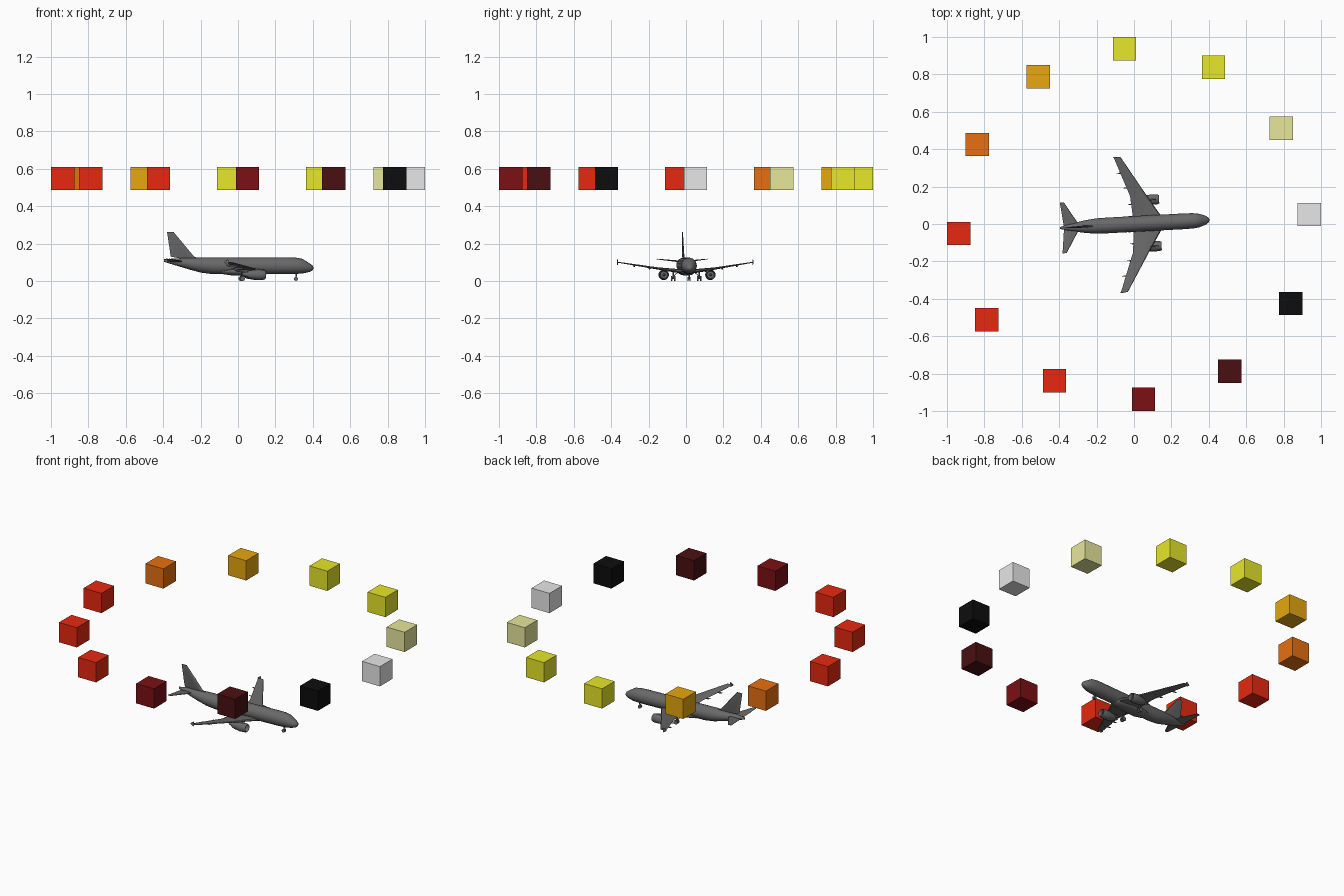
import bpy, bmesh, math
from mathutils import Vector

if "Cube" in bpy.data.objects:
    bpy.data.objects.remove(bpy.data.objects["Cube"], do_unlink=True)

YAW = math.radians(3.1)


def material(name, r, g, b):
    m = bpy.data.materials.new(name)
    m.use_nodes = True
    m.diffuse_color = (r, g, b, 1)
    m.node_tree.nodes["Principled BSDF"].inputs["Base Color"].default_value = (r, g, b, 1)
    return m


grey = material("airframe grey", .14, .14, .14)
silver = material("light grey", .8, .8, .8)
pale = material("pale yellow", .8, .8, .33)
yellow = material("yellow", .8, .8, .024)
amber = material("amber", .8, .39, .005)
orange = material("orange", .8, .16, .005)
red = material("red", .8, .022, .005)
maroon = material("dark red", .2, .005, .007)
brown = material("very dark red", .068, .005, .006)
black = material("black", .004, .004, .004)


def finish(bm, name, mat, yaw=YAW, smooth=True):
    bmesh.ops.recalc_face_normals(bm, faces=bm.faces[:])
    mesh = bpy.data.meshes.new(name)
    bm.to_mesh(mesh)
    bm.free()
    mesh.materials.append(mat)
    obj = bpy.data.objects.new(name, mesh)
    bpy.context.collection.objects.link(obj)
    obj.rotation_euler.z = yaw
    if smooth:
        bpy.ops.object.select_all(action='DESELECT')
        obj.select_set(True)
        bpy.context.view_layer.objects.active = obj
        bpy.ops.object.shade_smooth_by_angle(angle=math.radians(40))
    return obj


def loft(name, rings, mat=grey):
    """Skin a row of equal cross-sections and cap both ends."""
    bm = bmesh.new()
    rows = [[bm.verts.new(p) for p in ring] for ring in rings]
    n = len(rows[0])
    for a, b in zip(rows, rows[1:]):
        for i in range(n):
            j = (i + 1) % n
            bm.faces.new((a[i], a[j], b[j], b[i]))
    bm.faces.new(rows[0])
    bm.faces.new(rows[-1])
    return finish(bm, name, mat)


def body(name, stations, y=0, n=20):
    """Elliptical sections given as x, centre z, half width, half height."""
    turns = [2 * math.pi * i / n for i in range(n)]
    return loft(name, [[(x, y + w * math.cos(t), z + h * math.sin(t)) for t in turns]
                       for x, z, w, h in stations])


# Airfoil as chord fraction and thickness fraction
FOIL = [(0, 0), (.04, .35), (.25, .5), (.6, .35), (1, .03),
        (1, -.03), (.6, -.3), (.25, -.45), (.04, -.3)]


def wing(name, sections, side=1, upright=False):
    """Sections: leading x, chord, span position, height, thickness."""
    rings = []
    for x, chord, span, z, thick in sections:
        ring = []
        for c, t in FOIL:
            px = x - chord * c
            ring.append((px, t * thick, span) if upright else (px, side * span, z + t * thick))
        rings.append(ring)
    return loft(name, rings)


def rod(name, a, b, radius, n=10):
    a, b = Vector(a), Vector(b)
    bm = bmesh.new()
    bmesh.ops.create_cone(bm, cap_ends=True, segments=n, radius1=radius,
                          radius2=radius, depth=(b - a).length)
    bm.transform((b - a).to_track_quat('Z', 'Y').to_matrix().to_4x4())
    bmesh.ops.translate(bm, vec=(a + b) / 2, verts=bm.verts[:])
    return finish(bm, name, grey)


# Fuselage and belly fairing
body("fuselage", [
    (.405, .069, .003, .003), (.398, .07, .014, .014), (.385, .071, .023, .022),
    (.365, .075, .031, .031), (.345, .079, .037, .039), (.315, .081, .041, .043),
    (.27, .081, .042, .044), (-.14, .081, .042, .044), (-.2, .085, .041, .04),
    (-.26, .092, .034, .031), (-.32, .1, .023, .021), (-.37, .106, .012, .012),
    (-.396, .108, .005, .006)], n=24)
body("belly_fairing", [
    (.17, .055, .01, .008), (.15, .053, .03, .018), (.11, .051, .043, .022),
    (-.03, .051, .043, .022), (-.08, .053, .032, .017), (-.12, .056, .012, .01)])

# Vertical tail
wing("tail_fin", [(-.2, .1, .118, 0, .004), (-.235, .125, .13, 0, .012),
                  (-.345, .035, .262, 0, .005)], upright=True)

# Parts on both sides
for side, label in ((1, "left"), (-1, "right")):
    wing(label + "_wing", [(.158, .165, .015, .05, .024), (.138, .143, .05, .053, .022),
                           (.075, .088, .15, .066, .013), (-.053, .037, .362, .1, .005)], side)
    wing(label + "_tailplane", [(-.29, .085, .005, .103, .01),
                                (-.368, .022, .136, .117, .004)], side)
    wing(label + "_wing_fence", [(-.07, .024, .361, .1, .03), (-.07, .024, .364, .1, .03)], side)

    # Engine with an open intake, exhaust cone and pylon
    y = side * .125
    body(label + "_engine", [
        (.118, .033, .002, .002), (.118, .033, .019, .019), (.138, .033, .021, .021),
        (.141, .033, .023, .023), (.13, .033, .0265, .0265), (.1, .033, .028, .028),
        (.06, .034, .023, .023), (.045, .035, .019, .019), (.045, .035, .014, .014),
        (.025, .036, .009, .009), (.012, .037, .002, .002)], y)
    body(label + "_fan_spinner", [(.118, .033, .008, .008), (.126, .033, .005, .005),
                                  (.131, .033, .001, .001)], y, 12)
    body(label + "_pylon", [(.125, .058, .002, .004), (.09, .06, .004, .01),
                            (.05, .055, .004, .012), (.01, .055, .002, .006)], y, 10)

    # Flap track fairings under the trailing edge
    for i, (x, span, z) in enumerate(((-.005, .105, .056), (-.025, .195, .069), (-.056, .275, .082))):
        body(f"{label}_flap_fairing_{i + 1}", [
            (x + .05, z, .001, .002), (x + .03, z - .003, .004, .006),
            (x, z - .003, .004, .005), (x - .022, z, .001, .001)], side * span, 8)

    # Main gear
    y = side * .07
    rod(label + "_main_strut", (.02, y, .013), (.02, y, .06), .004)
    rod(label + "_main_brace", (.02, y, .025), (.02, side * .04, .05), .002)
    rod(label + "_main_axle", (.02, y - .012, .013), (.02, y + .012, .013), .003)
    for k in (-1, 1):
        rod(f"{label}_main_wheel_{k}", (.02, y + k * .005, .013),
            (.02, y + k * .012, .013), .013, 16)
    rod(label + "_nose_wheel", (.31, side * .003, .011), (.31, side * .008, .011), .0105, 16)

# Nose gear
rod("nose_strut", (.31, 0, .011), (.313, 0, .05), .0035)
rod("nose_axle", (.31, -.008, .011), (.31, .008, .011), .0025)

# Ring of coloured cubes
RING = [silver, pale, yellow, yellow, amber, orange, red, red, red, maroon, brown, black]
for i, mat in enumerate(RING):
    angle = YAW + i * math.tau / len(RING)
    bm = bmesh.new()
    bmesh.ops.create_cube(bm, size=.125)
    cube = finish(bm, f"ring_cube_{i + 1}", mat, yaw=0, smooth=False)
    cube.location = (.939 * math.cos(angle), .939 * math.sin(angle), .548)
